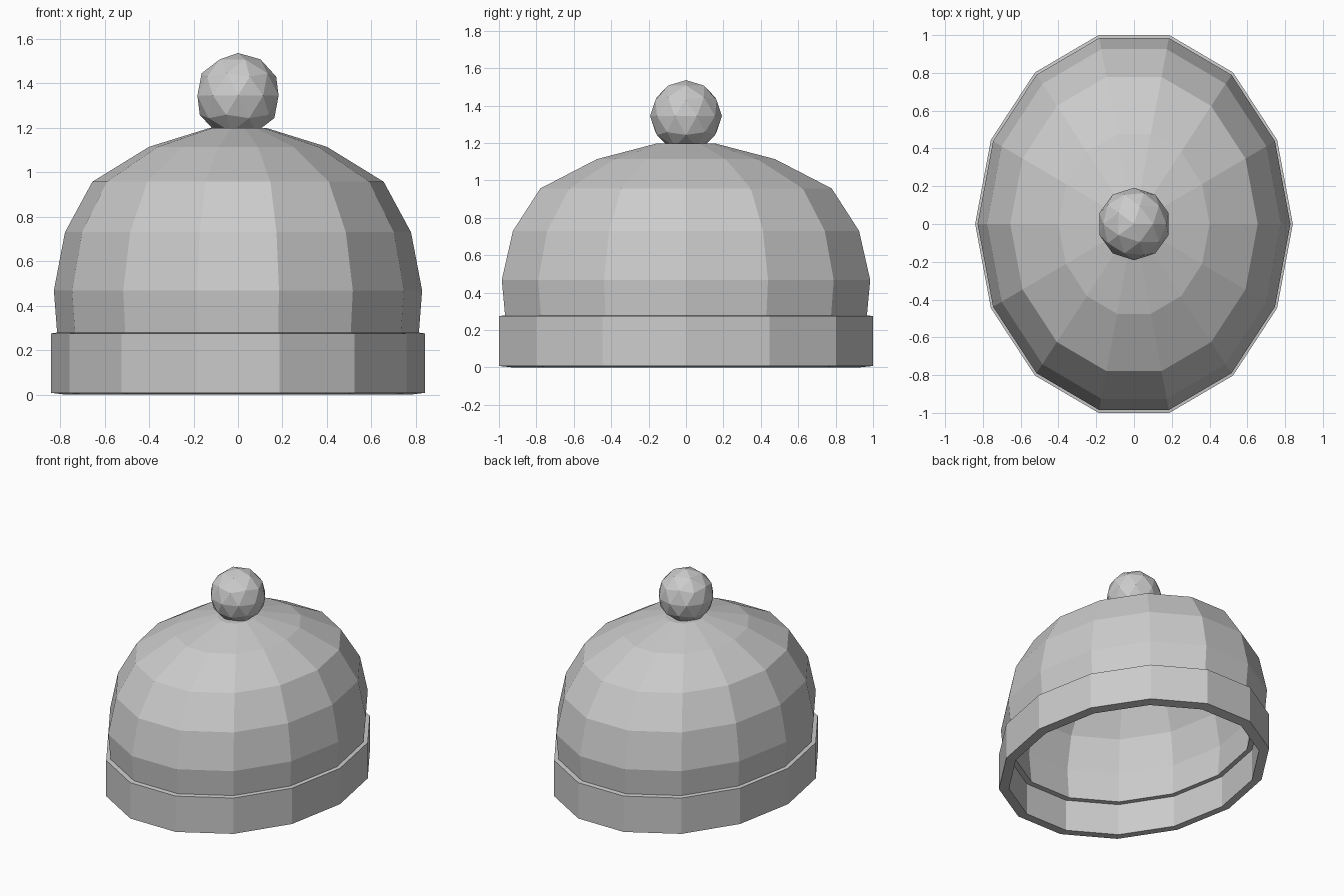
import bpy, bmesh, math

if "Cube" in bpy.data.objects:
    bpy.data.objects.remove(bpy.data.objects["Cube"])

SIDES = 14
STRETCH = 1.22  # front-to-back elongation of the oval

wool = bpy.data.materials.new("light_grey_wool")
wool.use_nodes = True
wool.diffuse_color = (0.6, 0.6, 0.6, 1)
wool.node_tree.nodes["Principled BSDF"].inputs["Base Color"].default_value = (0.6, 0.6, 0.6, 1)


def finish(name, bm):
    bmesh.ops.recalc_face_normals(bm, faces=bm.faces)
    mesh = bpy.data.meshes.new(name)
    bm.to_mesh(mesh)
    bm.free()
    mesh.materials.append(wool)
    obj = bpy.data.objects.new(name, mesh)
    bpy.context.collection.objects.link(obj)
    return obj


def oval_lathe(name, profile, closed):
    """Sweep (radius, height) points round an oval; open profiles get end caps."""
    bm = bmesh.new()
    rings = []
    for r, z in profile:
        angles = [math.tau * i / SIDES for i in range(SIDES)]
        rings.append([bm.verts.new((r * math.cos(a), r * STRETCH * math.sin(a), z))
                      for a in angles])
    pairs = list(zip(rings, rings[1:]))
    if closed:
        pairs.append((rings[-1], rings[0]))
    for low, high in pairs:
        for i in range(SIDES):
            j = (i + 1) % SIDES
            bm.faces.new((low[i], low[j], high[j], high[i]))
    if not closed:
        bm.faces.new(rings[0])
        bm.faces.new(rings[-1])
    return finish(name, bm)


# Hollow crown: outer skin from the top down, then the lining back up
outer = [(0.13, 1.198), (0.4, 1.114), (0.655, 0.957), (0.778, 0.73), (0.828, 0.468), (0.81, 0.235)]
slopes = [0.1, 0.45, 0.75, 0.93, 1.0, 1.0]  # how far each ring faces outwards
THICKNESS = 0.066
lining = [(r - THICKNESS * s, z - THICKNESS * math.sqrt(1 - s * s))
          for (r, z), s in zip(outer, slopes)]
oval_lathe("crown", outer + lining[::-1], closed=False)

# Folded brim band, with slightly sloping edges
oval_lathe("brim", [(0.841, 0.008), (0.841, 0.275), (0.778, 0.283), (0.778, 0.0)], closed=True)

# Faceted pompom
bm = bmesh.new()
bmesh.ops.create_icosphere(bm, subdivisions=2, radius=0.192)
pompom = finish("pompom", bm)
pompom.location.z = 1.344
